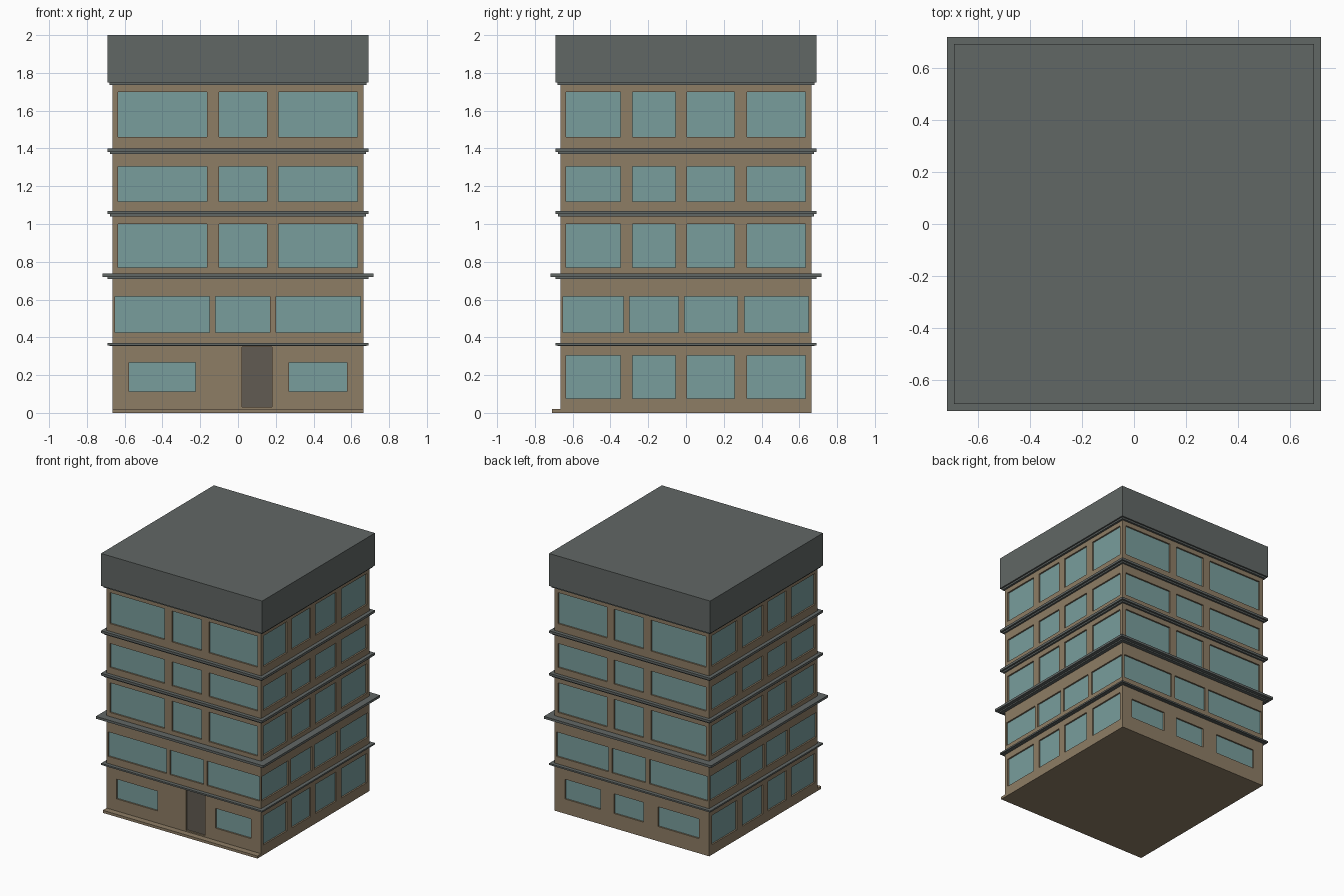
import bpy, bmesh

if "Cube" in bpy.data.objects:
    bpy.data.objects.remove(bpy.data.objects["Cube"])

W = 0.664          # half width of the walls
DEPTH = 0.012      # window recess


def material(name, rgb):
    m = bpy.data.materials.new(name)
    m.diffuse_color = (*rgb, 1)
    m.use_nodes = True
    m.node_tree.nodes["Principled BSDF"].inputs["Base Color"].default_value = m.diffuse_color
    return m


TAN = material("tan_wall", (0.27, 0.205, 0.13))
DARK = material("dark_trim", (0.12, 0.135, 0.13))
GLASS = material("glass", (0.19, 0.34, 0.335))
DOOR = material("door", (0.12, 0.105, 0.085))


def finish(name, bm, mat):
    bmesh.ops.remove_doubles(bm, verts=bm.verts, dist=1e-5)
    me = bpy.data.meshes.new(name)
    bm.to_mesh(me)
    bm.free()
    me.materials.append(mat)
    ob = bpy.data.objects.new(name, me)
    bpy.context.collection.objects.link(ob)
    return ob


def box(name, lo, hi, mat):
    bm = bmesh.new()
    bmesh.ops.create_cube(bm, size=1)
    for v in bm.verts:
        v.co = [(a + b) / 2 + c * (b - a) for a, b, c in zip(lo, hi, v.co)]
    return finish(name, bm, mat)


def band(name, profile, mat, cap=False):
    """Sweep a (half width, z) profile round the square plan."""
    bm = bmesh.new()
    rings = [[bm.verts.new((sx * h, sy * h, z))
              for sx, sy in ((-1, -1), (1, -1), (1, 1), (-1, 1))] for h, z in profile]
    for a, b in zip(rings, rings[1:]):
        for i in range(4):
            j = (i + 1) % 4
            bm.faces.new((a[i], a[j], b[j], b[i]))
    if cap:
        bm.faces.new(rings[-1])
    return finish(name, bm, mat)


# Each side maps (position along wall, z, depth inward) to world space
SIDES = {
    "front": lambda u, z, d: (u, -W + d, z),
    "back": lambda u, z, d: (u, W - d, z),
    "right": lambda u, z, d: (W - d, u, z),
    "left": lambda u, z, d: (-W + d, u, z),
}
FLIP = {"back", "left"}


def facade(side, z0, z1, windows, doors=()):
    """Wall with recessed openings, plus the panes set in them."""
    place = SIDES[side]
    wall, pane, leaf = bmesh.new(), bmesh.new(), bmesh.new()

    def quad(bm, pts):
        vs = [bm.verts.new(place(*p)) for p in pts]
        bm.faces.new(vs[::-1] if side in FLIP else vs)

    def rect(bm, a, b, c, d, depth):
        quad(bm, [(a, c, depth), (b, c, depth), (b, d, depth), (a, d, depth)])

    holes = list(windows) + list(doors)
    us = sorted({-W, W, *(v for h in holes for v in h[:2])})
    zs = sorted({z0, z1, *(v for h in holes for v in h[2:])})
    for a, b in zip(us, us[1:]):
        for c, d in zip(zs, zs[1:]):
            u, z = (a + b) / 2, (c + d) / 2
            if not any(h[0] < u < h[1] and h[2] < z < h[3] for h in holes):
                rect(wall, a, b, c, d, 0)
    for h in holes:
        a, b, c, d = h
        loop = [(a, c), (b, c), (b, d), (a, d)]
        for p, q in zip(loop, loop[1:] + loop[:1]):
            quad(wall, [(*p, 0), (*q, 0), (*q, DEPTH), (*p, DEPTH)])
        rect(leaf if h in doors else pane, a, b, c, d, DEPTH)
    tag = f"{side}_{z0:.2f}"
    finish("wall_" + tag, wall, TAN)
    finish("windows_" + tag, pane, GLASS)
    if doors:
        finish("door", leaf, DOOR)
    else:
        leaf.free()


# Window columns: normal, wide (second floor) and narrow (ground floor)
X_COLS = [(-.635, -.165), (-.10, .153), (.215, .633)]
X_WIDE = [(-.65, -.15), (-.118, .17), (.20, .648)]
X_GROUND = [(-.577, -.226), (-.10, .153), (.27, .576)]
Y_COLS = [(-.636, -.347), (-.283, -.056), (.005, .257), (.322, .632)]
Y_WIDE = [(-.651, -.33), (-.298, -.04), (-.008, .272), (.31, .648)]


def row(cols, z0, z1):
    return [(a, b, z0, z1) for a, b in cols]


# Ground floor with the entrance
facade("front", .02, .36, row([X_GROUND[0], X_GROUND[2]], .114, .267),
       [(.02, .18, .03, .35)])
facade("back", .02, .36, row(X_GROUND, .114, .267))
for s in ("left", "right"):
    facade(s, .02, .36, row(Y_COLS, .077, .304))

# Upper floors: wall range, window range, columns
for z0, z1, w0, w1, xc, yc in (
        (.36, .725, .425, .615, X_WIDE, Y_WIDE),
        (.725, 1.055, .77, 1.0, X_COLS, Y_COLS),
        (1.055, 1.385, 1.12, 1.305, X_COLS, Y_COLS),
        (1.385, 1.74, 1.46, 1.70, X_COLS, Y_COLS)):
    for s in SIDES:
        facade(s, z0, z1, row(xc if s in ("front", "back") else yc, w0, w1))

# Base slab with front step
box("base_slab", (-W, -.71, 0), (W, W, .02), TAN)

# Stepped ledges between floors
for n, (lo, mid, hi, h1, h2) in enumerate((
        (.353, .358, .37, .68, .692),
        (.71, .72, .738, .692, .718),
        (1.04, 1.052, 1.07, .678, .692),
        (1.37, 1.382, 1.4, .678, .692)), 1):
    band(f"ledge_{n}", [(W, lo), (h1, lo), (h1, mid), (h2, mid), (h2, hi), (W, hi)], DARK)

# Roof block with its lower trim
band("roof", [(W, 1.735), (.68, 1.735), (.68, 1.748), (.692, 1.748), (.692, 2)],
     DARK, cap=True)
